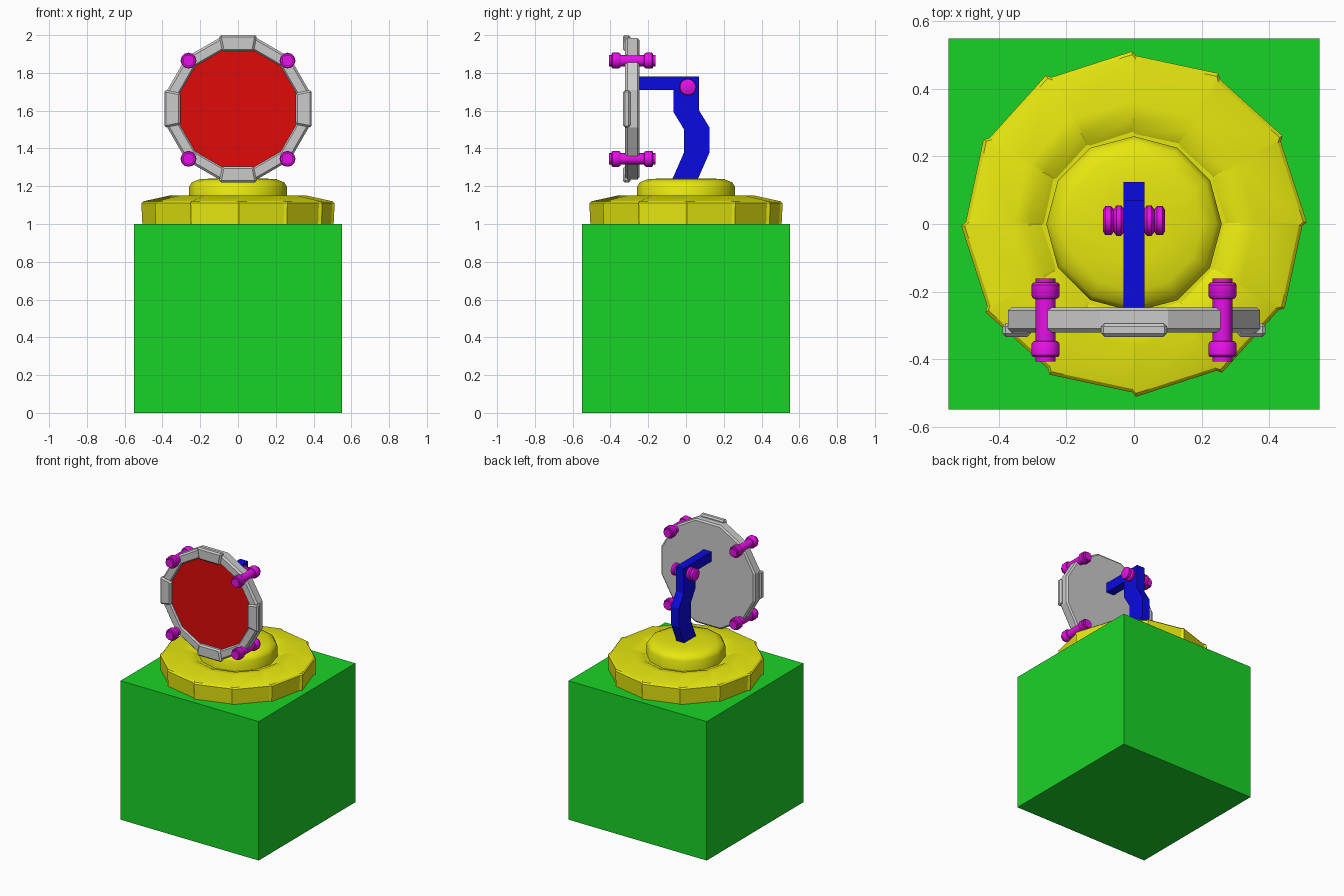
import bpy, bmesh
from math import sin, cos, radians
from mathutils import Matrix, Vector

if "Cube" in bpy.data.objects:
    bpy.data.objects.remove(bpy.data.objects["Cube"])

def material(name, col):
    m = bpy.data.materials.new(name)
    m.diffuse_color = (*col, 1)
    m.use_nodes = True
    m.node_tree.nodes["Principled BSDF"].inputs["Base Color"].default_value = m.diffuse_color
    return m

GREEN = material("green", (0.01, 0.65, 0.02))
YELLOW = material("yellow", (0.8, 0.8, 0.005))
BLUE = material("blue", (0.003, 0.003, 0.75))
RED = material("red", (0.75, 0.003, 0.003))
MAGENTA = material("magenta", (0.8, 0.005, 0.8))
FACE_FRONT = Matrix.Rotation(radians(90), 4, 'X')   # local z -> -y
ALONG_X = Matrix.Rotation(radians(90), 4, 'Y')

def finish(name, bm, mat, matrix=Matrix(), smooth=None, bevel=0):
    bmesh.ops.recalc_face_normals(bm, faces=bm.faces)
    me = bpy.data.meshes.new(name)
    bm.to_mesh(me)
    bm.free()
    ob = bpy.data.objects.new(name, me)
    bpy.context.collection.objects.link(ob)
    ob.matrix_world = matrix
    if mat:
        me.materials.append(mat)
    if bevel:
        b = ob.modifiers.new("bevel", 'BEVEL')
        b.width, b.segments = bevel, 1
    if smooth:
        bpy.ops.object.select_all(action='DESELECT')
        ob.select_set(True)
        bpy.context.view_layer.objects.active = ob
        bpy.ops.object.shade_smooth_by_angle(angle=radians(smooth))
    return ob

def lathe(name, profile, mat, matrix=Matrix(), sides=12, phase=0, smooth=None, saw=0):
    """Revolve (radius, height) points; saw steps each panel past the next."""
    bm = bmesh.new()
    steps = []
    for i in range(sides):
        a = phase + i * 360 / sides
        steps += [(a - .7, 1 - saw), (a + .7, 1 + saw)] if saw else [(a, 1)]
    rings = [[bm.verts.new((r * s * cos(radians(a)), r * s * sin(radians(a)), h))
              for a, s in steps] for r, h in profile]
    n = len(steps)
    for lo, hi in zip(rings, rings[1:]):
        for i in range(n):
            j = (i + 1) % n
            bm.faces.new((lo[i], lo[j], hi[j], hi[i]))
    bm.faces.new(rings[0])
    bm.faces.new(rings[-1])
    return finish(name, bm, mat, matrix, smooth)

def prism(name, pts, depth, mat, matrix=Matrix(), bevel=0):
    """Extrude an outline in local xy, centred on local z."""
    bm = bmesh.new()
    f = bm.faces.new([bm.verts.new((x, y, -depth / 2)) for x, y in pts])
    out = bmesh.ops.extrude_face_region(bm, geom=[f])
    bmesh.ops.translate(bm, vec=(0, 0, depth),
                        verts=[v for v in out["geom"] if isinstance(v, bmesh.types.BMVert)])
    return finish(name, bm, mat, matrix, bevel=bevel)

# Pedestal
h = 0.55
prism("pedestal_block", [(-h, -h), (h, -h), (h, h), (-h, h)], 1, GREEN,
      Matrix.Translation((0, 0, 0.5)))

# Stepped base plate and dome
lathe("base_rim", [(0.5, 1.0), (0.505, 1.11), (0.495, 1.12), (0.36, 1.15),
                   (0.31, 1.145), (0.27, 1.125)], YELLOW, smooth=25, saw=0.013)
lathe("base_dome", [(0.26, 1.1), (0.26, 1.195), (0.245, 1.22), (0.2, 1.238),
                    (0.1, 1.242)], YELLOW, smooth=45)

# Crooked support arm, outline in (y, z)
arm = [(-0.26, 1.78), (0.07, 1.78), (0.07, 1.6), (0.125, 1.51), (0.125, 1.38),
       (0.055, 1.22), (-0.08, 1.22), (-0.01, 1.38), (-0.01, 1.5), (-0.065, 1.59),
       (-0.065, 1.71), (-0.26, 1.71)]
yz = Matrix(((0, 0, 1, 0), (1, 0, 0, 0), (0, 1, 0, 0), (0, 0, 0, 1)))
prism("support_arm", arm, 0.062, BLUE, yz)

# Dish, red face and four rim clamps
dish = Matrix.Translation((0, 0, 1.61)) @ FACE_FRONT
lathe("dish_frame", [(0.375, 0.247), (0.387, 0.256), (0.387, 0.31), (0.375, 0.322),
                     (0.328, 0.322), (0.32, 0.312), (0.32, 0.3)], None, dish, phase=15)
lathe("dish_face", [(0.321, 0.28), (0.321, 0.308)], RED, dish, phase=15)
for i in range(4):
    prism("rim_clamp", [(-0.083, 0.305), (0.083, 0.305), (0.1, 0.39), (-0.1, 0.39)], 0.04, None,
          dish @ Matrix.Rotation(radians(90 * i), 4, 'Z') @ Matrix.Translation((0, 0, 0.314)),
          bevel=0.01)

# Bolts through the rim
half = [(0.03, 0.123), (0.03, 0.11), (0.037, 0.11), (0.042, 0.104), (0.042, 0.072),
        (0.037, 0.064), (0.03, 0.062)]
bolt = [(r, -z) for r, z in half] + [(r, z) for r, z in reversed(half)]
for x in (-0.262, 0.262):
    for z in (1.345, 1.865):
        lathe("rim_bolt", bolt, MAGENTA,
              Matrix.Translation((x, -0.284, z)) @ FACE_FRONT, smooth=35)

# Hinge pin across the arm
half = [(0.032, 0.092), (0.043, 0.085), (0.043, 0.068), (0.034, 0.06), (0.045, 0.052),
        (0.045, 0.038), (0.035, 0.03)]
pin = [(r, -z) for r, z in half] + [(r, z) for r, z in reversed(half)]
lathe("hinge_pin", pin, MAGENTA, Matrix.Translation((0, 0.01, 1.725)) @ ALONG_X, smooth=35)
